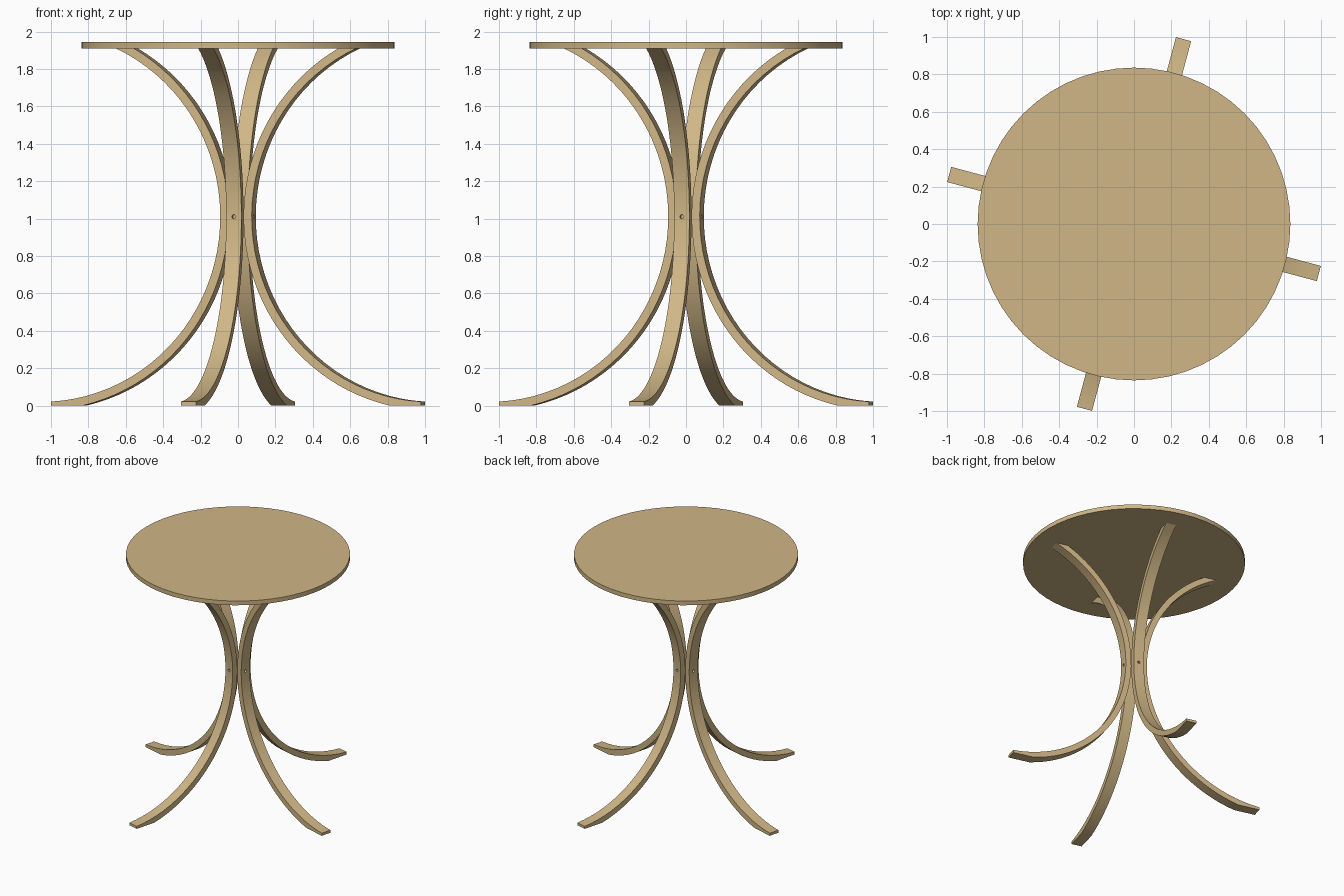
import bpy, bmesh, math
from mathutils import Matrix

if "Cube" in bpy.data.objects:
    bpy.data.objects.remove(bpy.data.objects["Cube"])

wood = bpy.data.materials.new("light wood")
wood.diffuse_color = (0.63, 0.47, 0.24, 1)
wood.use_nodes = True
wood.node_tree.nodes["Principled BSDF"].inputs["Base Color"].default_value = wood.diffuse_color

HALF_W = 0.042            # half width of a leg
CX, CZ = 1.077, 1.01      # centre of the leg arc (radial, height)
R_OUT, R_IN = 0.99, 1.035 # hollow side and back side of the leg
TOP_Z, TIP = 1.91, 1.023


def add_object(name, bm, smooth=True):
    bmesh.ops.recalc_face_normals(bm, faces=bm.faces)
    me = bpy.data.meshes.new(name)
    bm.to_mesh(me)
    bm.free()
    ob = bpy.data.objects.new(name, me)
    bpy.context.collection.objects.link(ob)
    me.materials.append(wood)
    if smooth:
        bpy.ops.object.select_all(action='DESELECT')
        ob.select_set(True)
        bpy.context.view_layer.objects.active = ob
        bpy.ops.object.shade_smooth_by_angle(angle=math.radians(30))
    return ob


def arc(radius, a0, a1, n=40):
    return [(CX - radius * math.cos(a0 + (a1 - a0) * i / n),
             CZ + radius * math.sin(a0 + (a1 - a0) * i / n)) for i in range(n + 1)]


# Round table top
bm = bmesh.new()
bmesh.ops.create_cone(bm, cap_ends=True, segments=56, radius1=0.836, radius2=0.836,
                      depth=0.035, matrix=Matrix.Translation((0, 0, TOP_Z + 0.0175)))
add_object("table_top", bm)

# Leg profile: two arcs trimmed flat at the floor and under the top
back = arc(R_IN, -math.asin(CZ / R_IN), math.asin((TOP_Z - CZ) / R_IN))
hollow = arc(R_OUT, -math.acos((CX - TIP) / R_OUT), math.asin((TOP_Z - CZ) / R_OUT))
back.insert(0, (TIP, 0))

for k in range(4):
    turn = Matrix.Rotation(math.radians(-15 + 90 * k), 4, 'Z')
    bm = bmesh.new()
    sides = []
    for y in (-HALF_W, HALF_W):
        sides.append([[bm.verts.new((r, y, z)) for r, z in line] for line in (back, hollow)])
    # side faces as strips between the two arcs
    for b, h in sides:
        bm.faces.new((b[0], b[1], h[0]))
        for i in range(len(h) - 1):
            bm.faces.new((b[i + 1], b[i + 2], h[i + 1], h[i]))
    # faces across the leg, including foot and both ends
    rings = [b + h[::-1] for b, h in sides]
    n = len(rings[0])
    for i in range(n):
        j = (i + 1) % n
        bm.faces.new((rings[0][i], rings[0][j], rings[1][j], rings[1][i]))
    bmesh.ops.transform(bm, matrix=turn, verts=bm.verts)
    leg = add_object(f"leg_{k + 1}", bm)

    # Small bolt hole at the waist of the leg
    bm = bmesh.new()
    bmesh.ops.create_cone(bm, cap_ends=True, segments=16, radius1=0.011, radius2=0.011, depth=0.06,
                          matrix=turn @ Matrix.Translation((0.097, 0, CZ)) @ Matrix.Rotation(math.pi / 2, 4, 'Y'))
    cutter = add_object(f"bolt_hole_cutter_{k + 1}", bm, smooth=False)
    mod = leg.modifiers.new("bolt_hole", 'BOOLEAN')
    mod.operation = 'DIFFERENCE'
    mod.solver = 'EXACT'
    mod.object = cutter
    cutter.hide_render = True
    cutter.display_type = 'WIRE'
